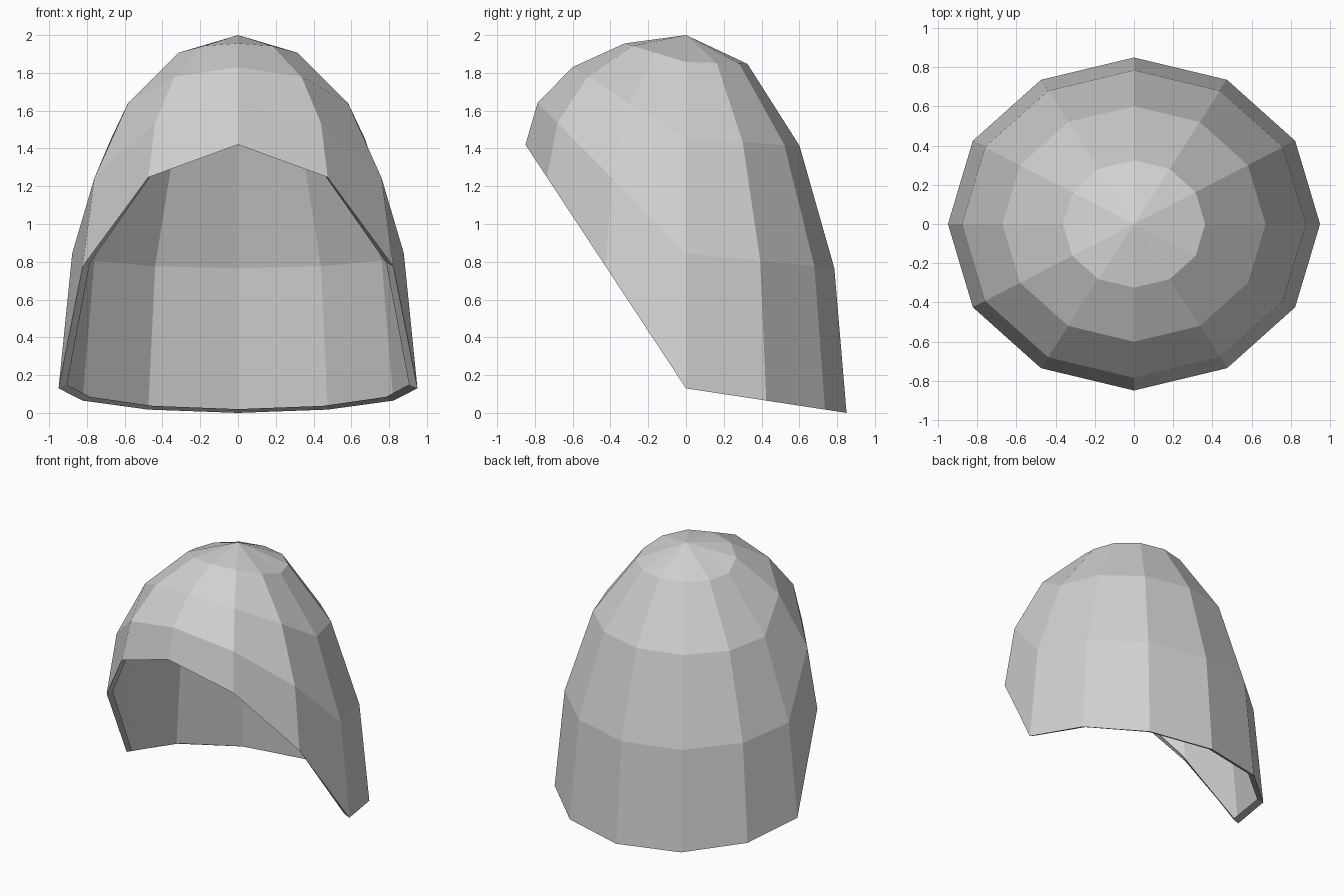
import bpy
import bmesh
from math import sin, cos, radians

cube = bpy.data.objects.get("Cube")
if cube:
    bpy.data.objects.remove(cube, do_unlink=True)

SIDES = 12
RINGS = 4
RADIUS_X, RADIUS_Y, TOP = 0.95, 0.85, 2.0
SIDE_Z, FRONT_Z = 0.13, 1.42      # rim height at the sides and at the front


def rim_height(y):
    """Rim slopes gently down to the back and steeply up to the front."""
    end = FRONT_Z if y < 0 else 0.0
    return SIDE_Z + (end - SIDE_Z) * abs(y) / RADIUS_Y


def ring_points(polar, inset=1.0, lift=0.0):
    """One ring of the dome, squeezed between the rim and the top."""
    for i in range(SIDES):
        a = radians(360 * i / SIDES)
        x, y = RADIUS_X * cos(a), RADIUS_Y * sin(a)
        base = rim_height(y)
        z = base + (TOP - base) * cos(polar) + lift
        yield x * sin(polar) * inset, y * sin(polar) * inset, z


def bridge(bm, upper, lower):
    for i in range(SIDES):
        j = (i + 1) % SIDES
        bm.faces.new((upper[i], lower[i], lower[j], upper[j]))


grey = bpy.data.materials.new("light grey")
grey.use_nodes = True
colour = (0.64, 0.64, 0.64, 1.0)
grey.diffuse_color = colour
grey.node_tree.nodes["Principled BSDF"].inputs["Base Color"].default_value = colour

# Dome: a fan at the crown, then bands down to the sloping rim
bm = bmesh.new()
crown = bm.verts.new((0, 0, TOP))
rings = [[bm.verts.new(p) for p in ring_points(radians(90 * r / RINGS))]
         for r in range(1, RINGS + 1)]
for i in range(SIDES):
    bm.faces.new((crown, rings[0][i], rings[0][(i + 1) % SIDES]))
for upper, lower in zip(rings, rings[1:]):
    bridge(bm, upper, lower)

# Narrow lip turned inward along the rim
lip = [bm.verts.new(p) for p in ring_points(radians(90), 0.953, 0.02)]
bridge(bm, rings[-1], lip)

mesh = bpy.data.meshes.new("hood_shell")
bm.to_mesh(mesh)
bm.free()
mesh.materials.append(grey)
hood = bpy.data.objects.new("hood_shell", mesh)
bpy.context.collection.objects.link(hood)
